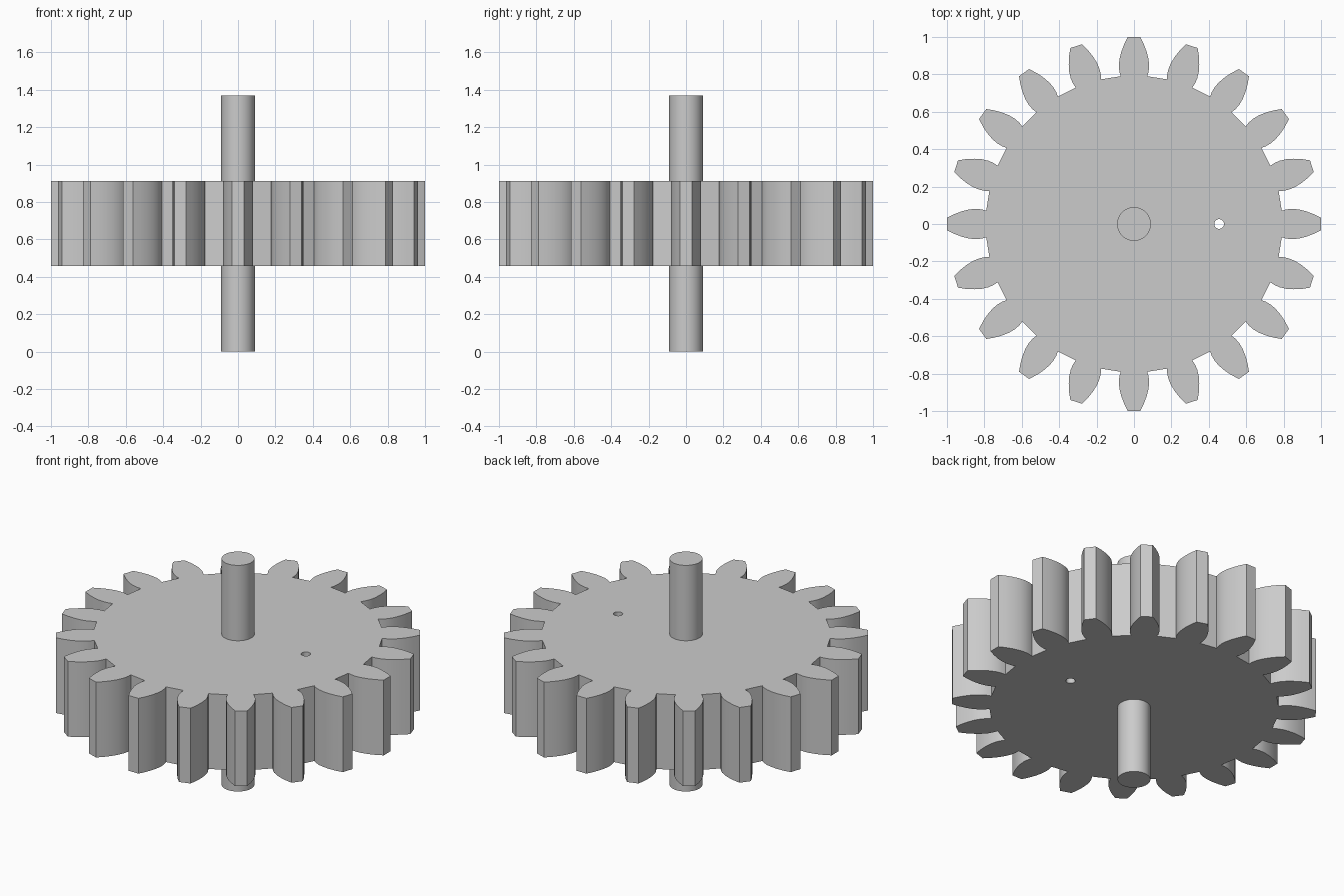
import bpy, bmesh
from math import sin, cos, pi, atan2, hypot

if "Cube" in bpy.data.objects:
    bpy.data.objects.remove(bpy.data.objects["Cube"])

TEETH = 20
Z0, Z1 = 0.457, 0.913
# tooth flank: (half width, distance along the tooth axis), root to tip
FLANK = [(.071, .79), (.078, .815), (.081, .845), (.078, .88),
         (.068, .92), (.053, .96), (.033, 1.0)]


def cylinder(name, r, z0, z1, x=0, sides=64):
    bpy.ops.mesh.primitive_cylinder_add(vertices=sides, radius=r, depth=z1 - z0,
                                        location=(x, 0, (z0 + z1) / 2))
    ob = bpy.context.object
    ob.name = name
    return ob


def smooth(ob, angle=0.4):
    bpy.ops.object.select_all(action='DESELECT')
    ob.select_set(True)
    bpy.context.view_layer.objects.active = ob
    bpy.ops.object.shade_smooth_by_angle(angle=angle)


# gear wheel: one tooth outline repeated around, then extruded
tooth = [(d, -w) for w, d in FLANK] + [(d, w) for w, d in reversed(FLANK)]
bm = bmesh.new()
ring = []
for i in range(TEETH):
    a = 2 * pi * i / TEETH
    for x, y in tooth:
        r, t = hypot(x, y), a + atan2(y, x)
        ring.append(bm.verts.new((r * cos(t), r * sin(t), Z0)))
face = bm.faces.new(ring)
top = bmesh.ops.extrude_face_region(bm, geom=[face])
bmesh.ops.translate(bm, vec=(0, 0, Z1 - Z0),
                    verts=[v for v in top['geom'] if isinstance(v, bmesh.types.BMVert)])
bmesh.ops.recalc_face_normals(bm, faces=bm.faces)
mesh = bpy.data.meshes.new("gear_wheel")
bm.to_mesh(mesh)
bm.free()
gear = bpy.data.objects.new("gear_wheel", mesh)
bpy.context.collection.objects.link(gear)

# small through hole
cutter = cylinder("hole_cutter", .026, Z0 - .1, Z1 + .1, x=.455, sides=32)
cutter.hide_render = True
cutter.hide_set(True)
cut = gear.modifiers.new("hole", 'BOOLEAN')
cut.operation = 'DIFFERENCE'
cut.solver = 'EXACT'
cut.object = cutter
smooth(gear)

# axle
smooth(cylinder("axle", .09, 0, 1.37))
